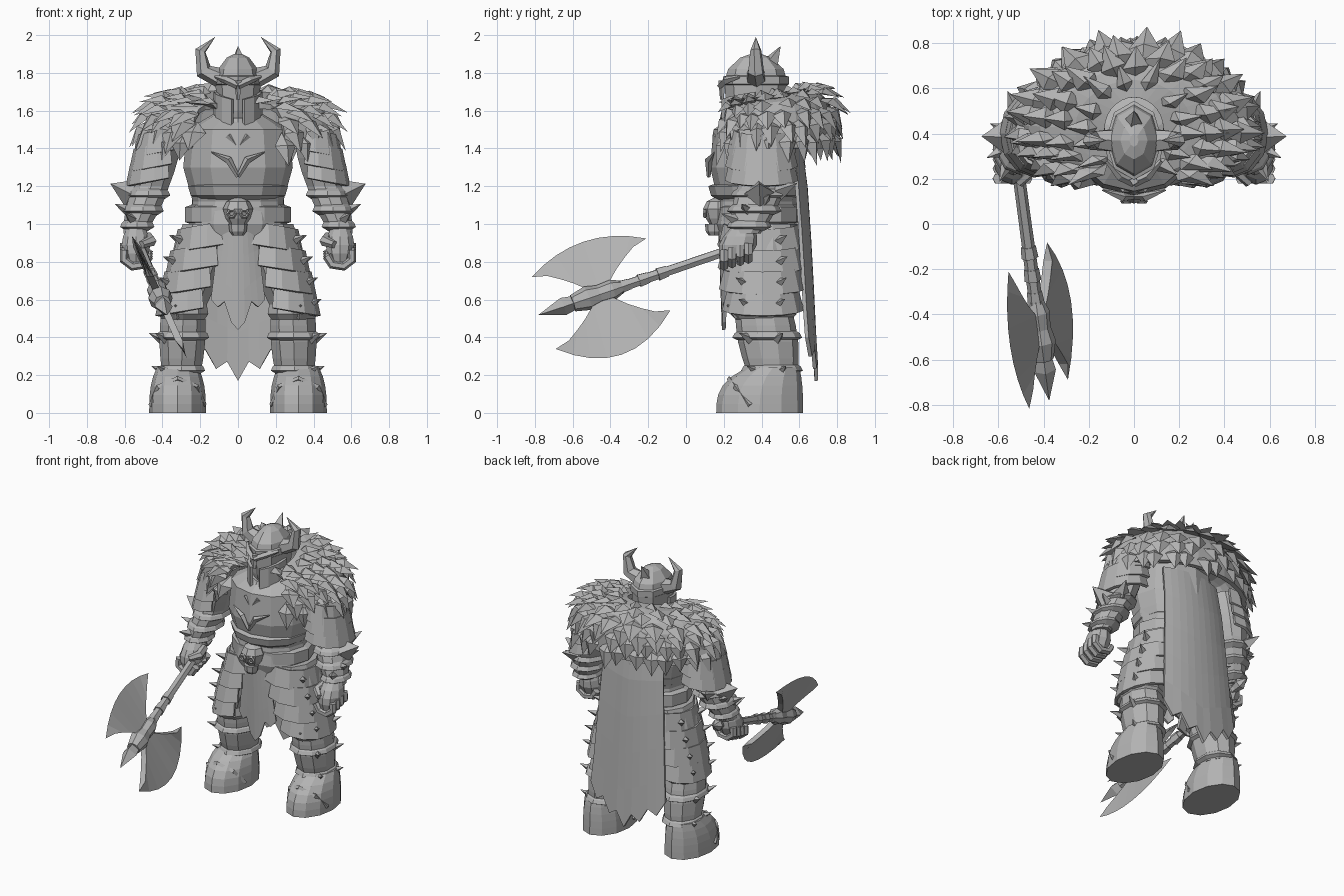
import bpy, bmesh, random
from math import sin, cos, pi, radians
from mathutils import Vector

random.seed(4)
if "Cube" in bpy.data.objects:
    bpy.data.objects.remove(bpy.data.objects["Cube"], do_unlink=True)

shade = .45
colour = (shade, shade, shade, 1)
grey = bpy.data.materials.new("plain_grey")
grey.use_nodes = True
grey.diffuse_color = colour
grey.node_tree.nodes["Principled BSDF"].inputs["Base Color"].default_value = colour


def point(x, y, z):
    return Vector((x, y, z))


def mesh(name, verts, faces):
    bm = bmesh.new()
    corners = [bm.verts.new(v) for v in verts]
    for face in faces:
        bm.faces.new([corners[i] for i in face])
    bmesh.ops.recalc_face_normals(bm, faces=bm.faces)
    data = bpy.data.meshes.new(name)
    bm.to_mesh(data)
    bm.free()
    data.materials.append(grey)
    part = bpy.data.objects.new(name, data)
    bpy.context.collection.objects.link(part)
    return part


def pair(part):
    """Repeat a left-hand part on the right."""
    part.modifiers.new("mirror", "MIRROR")


def skin(name, rings):
    """Close a stack of equal vertex rings into a solid."""
    n, m = len(rings[0]), len(rings)
    faces = [(j * n + i, j * n + (i + 1) % n, (j + 1) * n + (i + 1) % n, (j + 1) * n + i)
             for j in range(m - 1) for i in range(n)]
    faces += [tuple(range(n)), tuple(range((m - 1) * n, m * n))]
    return mesh(name, [p for ring in rings for p in ring], faces)


def ellipse(centre, radius, depth=1.25, sides=10):
    turns = [2 * pi * k / sides for k in range(sides)]
    return [centre + radius * point(sin(a), -depth * cos(a), 0) for a in turns]


def stack(name, y, depth, profile, sides=10):
    """Solid on the centre line from pairs of height and half width."""
    return skin(name, [ellipse(point(0, y, z), r, depth, sides) for z, r in profile])


def tube(name, path, radii, sides=6, ref=(.3, 1, .2)):
    path = [Vector(p) for p in path]
    last = len(path) - 1
    rings = []
    for i, p in enumerate(path):
        along = path[min(i + 1, last)] - path[max(i - 1, 0)]
        a = along.cross(Vector(ref)).normalized()
        b = along.normalized().cross(a)
        turns = [2 * pi * k / sides for k in range(sides)]
        rings.append([p + radii[i] * (a * cos(t) + b * sin(t)) for t in turns])
    return skin(name, rings)


def spike(name, base, tip, radius):
    flat = abs(tip[1] - base[1]) > abs(tip[2] - base[2])
    return tube(name, [base, tip], [radius, .001], 4, (0, 0, 1) if flat else (.3, 1, .2))


def sheet(name, surface, nu, nv, thick=.02):
    verts = [surface(2 * i / nu - 1, j / nv) for j in range(nv + 1) for i in range(nu + 1)]
    w = nu + 1
    faces = [(j * w + i, j * w + i + 1, (j + 1) * w + i + 1, (j + 1) * w + i)
             for j in range(nv) for i in range(nu)]
    part = mesh(name, verts, faces)
    solid = part.modifiers.new("thickness", "SOLIDIFY")
    solid.thickness, solid.offset = thick, 0
    return part


# Limbs are two joints with a radius at each
knee, elbow = point(.29, .41, .55), point(.46, .4, 1.2)
thigh = (point(.15, .4, 1), knee, .15, .12)
shin = (knee, point(.3, .46, .2), .12, .105)
upper_arm = (point(.4, .4, 1.5), elbow, .11, .1)
forearm = (elbow, point(.55, .32, .95), .1, .06)


def station(limb, f):
    start, end, wide, narrow = limb
    return start.lerp(end, f), wide + (narrow - wide) * f + .015 * sin(pi * f)


def limb_pair(name, limb):
    pair(skin(name, [ellipse(*station(limb, k / 4)) for k in range(5)]))


def cuff(name, limb, f, width=.07):
    centre, r = station(limb, f)
    lift = point(0, 0, width / 3)
    grow = (-.02, .02, .01, -.02)
    pair(skin(name, [ellipse(centre + lift * (k - 1.5), r + grow[k]) for k in range(4)]))


def stud(name, limb, f, angle, length=.06, size=.03):
    centre, r = station(limb, f)
    out = point(cos(radians(angle)), -1.25 * sin(radians(angle)), 0)
    tip = centre + out * (r + length) + point(0, 0, length / 2)
    pair(spike(name, centre + out * r * .9, tip, size))


def wrap_plate(name, limb, f):
    """Flared plate around the outer side of a limb."""
    centre, r = station(limb, f)

    def surface(u, v):
        a, wide = u * 2, r + .01 + .025 * v
        return centre + point(wide * cos(a), -1.2 * wide * sin(a), -.12 * v - .03 * cos(a))
    pair(sheet(name, surface, 8, 1))


# Torso, breastplate rim, belt and neck guard
stack("torso", .38, .87, [(.85, .2), (1, .26), (1.12, .24), (1.3, .29), (1.5, .27), (1.6, .1)], 12)
stack("breastplate_rim", .37, .95, [(1.13, .22), (1.15, .25), (1.2, .265), (1.21, .24)], 12)
stack("belt", .39, .8, [(1, .25), (1.01, .28), (1.09, .28), (1.1, .25)], 12)
stack("neck_guard", .37, 1.2, [(1.4, .17), (1.5, .16), (1.56, .13)], 8)
pair(tube("chest_chevron", [(0, .12, 1.25), (.05, .12, 1.34), (.14, .15, 1.38)], [.01, .02, .003], 4))
pair(tube("collar_chevron", [(0, .15, 1.4), (.05, .16, 1.47)], [.01, .02], 4))

# Skull buckle
stack("skull", .17, 1, [(.99, .04), (1.03, .065), (1.08, .08), (1.12, .06), (1.14, .02)], 8)
stack("skull_jaw", .15, 1, [(.94, .03), (.96, .045), (1, .05)], 8)
rim = [k * pi / 3 for k in range(7)]
pair(tube("eye_sockets", [(.034 + .02 * cos(a), .1, 1.055 + .02 * sin(a)) for a in rim], [.009] * 7, 4, (0, 1, 0)))

# Helmet with visor, crest and horns
stack("helmet", .37, 1.4, [(1.5, .09), (1.6, .11), (1.75, .12), (1.82, .105), (1.88, .06), (1.9, .02)], 8)
stack("helmet_band", .37, 1.4, [(1.73, .11), (1.74, .125), (1.78, .125), (1.79, .1)], 8)
spike("helmet_crest", (0, .43, 1.82), (0, .5, 1.94), .06)
tube("nose_guard", [(0, .19, 1.76), (0, .19, 1.66)], [.02, .01], 4)


def cheek(u, v):
    a = .9 + .65 * u
    return point(.12 * sin(a), .37 - .18 * cos(a), 1.52 + (.16 + .02 * u) * v)


pair(sheet("cheek_plates", cheek, 3, 1))
pair(tube("brows", [(0, .18, 1.73), (.06, .21, 1.76), (.12, .28, 1.78)], [.018, .02, .01], 4))
curve = [radians(60 * k - 100) for k in range(4)]
pair(tube("horns", [(.105 + .1 * cos(a), .37, 1.88 + .11 * sin(a)) for a in curve], [.055, .045, .03, .001]))


# Fur mantle: a dome open at the chest, covered with rows of broad pointed tufts
def dome(turn, t):
    spread, drop = sin(t * pi / 2) ** .75, (1 - cos(t * pi / 2)) ** 1.7
    reach = .35 if cos(turn) < 0 else .24
    top = 1.66 - .04 * cos(turn)
    wide, deep = .13 + .36 * spread, .14 + (reach - .14) * spread
    return point(wide * sin(turn), .42 - deep * cos(turn), top - (top - 1.4) * drop)


def tuft(turn, t, length, step):
    p = dome(turn, t)
    down = (dome(turn, t + .05) - p).normalized()
    reach = dome(turn + step, t) - p
    side = reach.normalized()
    out = side.cross(down)
    if out.dot(p - point(0, .4, 1.3)) < 0:
        out.negate()
    side *= min(reach.length * .65, .075)
    mid = p + down * length * .4 + out * .02
    tip = p + down * length + out * random.uniform(.02, .05)
    return [p - out * .02, mid + side, tip, mid - side, mid + out * .035]


sheet("fur_base", lambda u, v: dome(pi + u * radians(150), v), 24, 6, .03)
verts, faces = [], []
for row in range(7):
    count = 12 + 2 * row
    for k in range(count):
        place = (k + random.uniform(-.2, .2) + row % 2 / 2) / (count - .5)
        b = len(verts)
        verts += tuft(radians(30 + 300 * place), .14 * row, random.uniform(.15, .21), radians(300 / count))
        faces += [(b + i, b + (i + 1) % 4, b + 4) for i in range(4)] + [(b + 3, b + 2, b + 1, b)]
mesh("fur_tufts", verts, faces)


# Cape and loincloth with torn hems
def cape(u, v):
    torn = .07 * (round(u * 5) % 2) if v == 1 else 0
    hem = .17 + .16 * abs(u) + torn
    return point(u * (.22 + .07 * v), .6 + .09 * v ** .6 - .05 * u * u, 1.45 + (hem - 1.45) * v)


def loincloth(u, v):
    notch = .07 if v == 1 and abs(u) == .5 else 0
    hem = .44 + .16 * abs(u) + notch
    return point(u * (.09 + .05 * v), .18 + .02 * v + .03 * u * u, 1 + (hem - 1) * v)


sheet("cape", cape, 10, 5)
sheet("loincloth", loincloth, 8, 3)

# Legs, thigh plates, greaves and knees
limb_pair("thighs", thigh)
limb_pair("shins", shin)
for k in range(4):
    wrap_plate("thigh_plates", thigh, k / 4)
    for angle in (-30, 35):
        stud("thigh_spikes", thigh, k / 4 + .2, angle)
for k in range(2):
    cuff("greave_bands", shin, .4 + k / 2)
    for angle in (-20, 40):
        stud("greave_spikes", shin, .45 + k / 2, angle)
cuff("knee_guards", shin, 0, .16)
stud("knee_spikes", shin, 0, 75, .04, .06)

# Boots with a strap over the toe
boot_rings = []
for k in range(6):
    f = k / 5
    swell = f ** 3
    boot_rings.append([point(.32 + (.15 - .04 * swell) * c.x, .39 + .07 * swell + (.23 - .09 * swell) * c.y, .24 * f)
                       for c in ellipse(point(0, 0, 0), 1, 1, 12)])
pair(skin("boots", boot_rings))
arch = [k * pi / 4 for k in range(5)]
pair(tube("toe_straps", [(.32 + .14 * cos(a), .34 - .11 * sin(a), .04 + .14 * sin(a)) for a in arch], [.015] * 5, 4))

# Arms, shoulder plates and bracers
limb_pair("upper_arms", upper_arm)
limb_pair("forearms", forearm)
for k in range(3):
    wrap_plate("shoulder_plates", upper_arm, k / 4)
    cuff("bracer_bands", forearm, .15 + k / 3)
    stud("bracer_spikes", forearm, .3 + k / 5, 40 * k - 20)
stud("elbow_fins", forearm, .15, 0, .1, .08)
stud("elbow_spikes", forearm, .1, -60, .08, .05)

# Clenched hands
heights = [k / 4 for k in range(5)]
pair(skin("palms", [ellipse(point(.54, .3 - .05 * f, .98 - .18 * f), .05 + .03 * sin(pi * f)) for f in heights]))
curl = [.5 - .9 * k for k in range(5)]
for k in range(4):
    y, z = .33 - .043 * k, .87 - .012 * k
    pair(tube("fingers", [(.54 + .07 * cos(a), y, z + .06 * sin(a)) for a in curl], [.024] * 5, 6, (0, 1, 0)))
pair(tube("thumbs", [(.48, .3, .93), (.46, .23, .91), (.51, .18, .89)], [.03, .03, .02], 6, (0, 0, 1)))


# Axe: shaft, wraps, socket and spear tip
def shaft(y):
    return point(-.4 - .135 * (y + .6), y, .58 + .34 * (y + .6))


def rod(name, stops, radii, sides=6):
    tube(name, [shaft(y) for y in stops], radii, sides, (0, 0, 1))


rod("axe_shaft", (.42, 0, -.6), (.027, .028, .033))
rod("axe_pommel", (.47, .42, .38), (.005, .04, .03))
for k in range(3):
    rod("shaft_wraps", (-.1 - k / 10, -.15 - k / 10), (.033, .038))
rod("axe_socket", (-.34, -.39, -.46, -.52, -.6), (.035, .055, .05, .065, .045), 8)
rod("axe_tip", (-.58, -.65, -.78), (.035, .048, .001), 4)


def blade(name, side, reach):
    """Crescent that tapers from a thick root to a thin cutting edge."""
    def place(along, out, thick):
        spot = shaft(-.45) + along * point(0, .95, .32) + side * out * point(0, -.32, .95)
        return point(thick - .41 - .45 * (spot.z - .6), spot.y, spot.z)
    rings = []
    for k in range(9):
        g = k / 4 - 1
        root = max(0, .24 * abs(g) ** .6 - .06)
        rings.append([place(.32 * g, reach - (reach - .2) * g * g, 0),
                      place(.24 * g, root, .02), place(.24 * g, root, -.02)])
    skin(name, rings)


blade("upper_blade", 1, .29)
blade("lower_blade", -1, .34)
